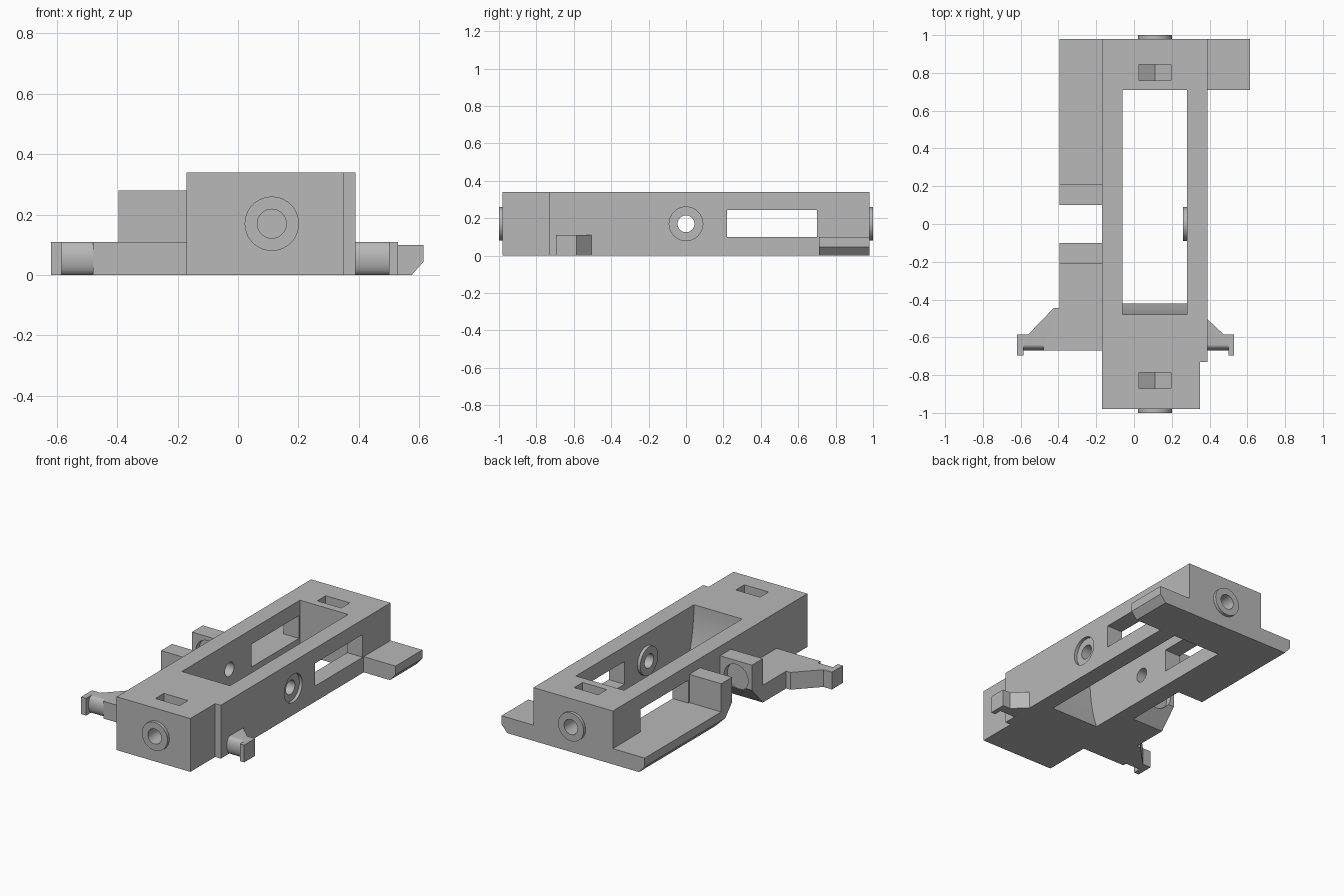
import bpy, bmesh, math

cube = bpy.data.objects.get("Cube")
if cube:
    bpy.data.objects.remove(cube, do_unlink=True)

grey = bpy.data.materials.new("plain grey")
grey.use_nodes = True
COLOUR = (0.48, 0.48, 0.48, 1)
grey.diffuse_color = COLOUR
grey.node_tree.nodes["Principled BSDF"].inputs["Base Color"].default_value = COLOUR


def prism(name, axis, lo, hi, pts):
    """Extrude a 2D outline along an axis; the outline uses the other two axes in order."""
    place = {"x": lambda a, b, t: (t, a, b),
             "y": lambda a, b, t: (a, t, b),
             "z": lambda a, b, t: (a, b, t)}[axis]
    bm = bmesh.new()
    low = [bm.verts.new(place(a, b, lo)) for a, b in pts]
    high = [bm.verts.new(place(a, b, hi)) for a, b in pts]
    bm.faces.new(low)
    bm.faces.new(high)
    for i in range(len(pts)):
        j = (i + 1) % len(pts)
        bm.faces.new((low[i], low[j], high[j], high[i]))
    bmesh.ops.recalc_face_normals(bm, faces=bm.faces)
    mesh = bpy.data.meshes.new(name)
    bm.to_mesh(mesh)
    bm.free()
    mesh.materials.append(grey)
    ob = bpy.data.objects.new(name, mesh)
    bpy.context.collection.objects.link(ob)
    return ob


def box(name, x, y, z):
    return prism(name, "z", *z, [(x[0], y[0]), (x[1], y[0]), (x[1], y[1]), (x[0], y[1])])


def disc(name, axis, lo, hi, centre, ra, rb=None, sides=40):
    rb = rb or ra
    turns = [math.tau * i / sides for i in range(sides)]
    return prism(name, axis, lo, hi, [(centre[0] + ra * math.cos(t),
                                       centre[1] + rb * math.sin(t)) for t in turns])


def combine(target, tool, operation="DIFFERENCE"):
    mod = target.modifiers.new("combine", "BOOLEAN")
    mod.operation = operation
    mod.solver = "EXACT"
    mod.object = tool
    bpy.context.view_layer.objects.active = target
    bpy.ops.object.modifier_apply(modifier=mod.name)
    bpy.data.objects.remove(tool, do_unlink=True)


H = 0.34            # frame height
MID = 0.17          # height of all screw holes
CX = 0.112          # lengthwise centre line of the screws

# Main frame, stepped in at the front corner
frame = prism("main_frame", "z", 0, H, [(-0.17, -0.98), (0.35, -0.98), (0.35, -0.73),
                                        (0.39, -0.73), (0.39, 0.98), (-0.17, 0.98)])

# Long central slot with a curved front wall
curve = [(-0.48 + 0.06 * (1 - i / 10) ** 2, H * i / 10) for i in range(11)]
combine(frame, prism("slot_cutter", "x", -0.06, 0.28,
                     [(0.71, H + 0.1), (0.71, -0.1), (-0.42, -0.1)] + curve + [(-0.48, H + 0.1)]))

# Side windows through both walls
combine(frame, box("window_cutter", (-0.5, 0.5), (0.22, 0.70), (0.10, 0.245)))

# Raised bosses at both ends and on the inside of one wall
for s in (-1, 1):
    ends = sorted((s * 0.96, s * 1.0))
    combine(frame, disc("end_boss", "y", *ends, (CX, MID), 0.09), "UNION")
combine(frame, disc("inner_boss", "x", 0.26, 0.30, (0, MID), 0.09), "UNION")

# Round recess and cross hole in the side walls
combine(frame, disc("recess_cutter", "x", 0.37, 0.45, (0, MID), 0.09))
combine(frame, disc("cross_hole_cutter", "x", -0.5, 0.5, (0, MID), 0.045))

# Screw holes and pointed nut slots at both ends
for s in (-1, 1):
    ends = sorted((s * 0.80, s * 1.1))
    combine(frame, disc("screw_cutter", "y", *ends, (CX, MID), 0.048))
    slot = sorted((s * 0.775, s * 0.86)) if s < 0 else (0.76, 0.845)
    if s < 0:
        slot = (-0.87, -0.785)
    combine(frame, prism("nut_cutter", "y", *slot,
                         [(CX - 0.085, H + 0.1), (CX - 0.085, 0.12), (CX, 0.07),
                          (CX + 0.085, 0.12), (CX + 0.085, H + 0.1)]))

# Rear tab with a bevelled lower edge
tab = prism("rear_tab", "y", 0.71, 0.98, [(0.39, 0), (0.575, 0), (0.615, 0.045),
                                          (0.615, 0.10), (0.39, 0.10)])

# Side ledges, each ending in an upright lug with a sloped underside
rear_ledge = prism("rear_ledge", "x", -0.395, -0.17,
                   [(0.98, 0), (0.21, 0), (0.10, 0.12), (0.10, 0.28),
                    (0.21, 0.28), (0.21, 0.10), (0.98, 0.10)])
front_ledge = prism("front_ledge", "x", -0.395, -0.17,
                    [(-0.67, 0), (-0.21, 0), (-0.10, 0.12), (-0.10, 0.28),
                     (-0.21, 0.28), (-0.21, 0.11), (-0.67, 0.11)])
combine(rear_ledge, prism("bevel_cutter", "y", 0, 1.1,
                          [(-0.45, -0.01), (-0.355, -0.01), (-0.355, 0),
                           (-0.395, 0.045), (-0.45, 0.045)]))

# Shallow round pockets facing each other in the lugs
for ledge, lo, hi in ((rear_ledge, 0.05, 0.135), (front_ledge, -0.135, -0.05)):
    combine(ledge, disc("pocket_cutter", "y", lo, hi, (-0.283, MID), 0.085))

# Hooked clip arms with rounded pins
left_arm = prism("outer_clip_arm", "z", 0, 0.11,
                 [(-0.395, -0.445), (-0.425, -0.445), (-0.56, -0.585), (-0.62, -0.585),
                  (-0.62, -0.695), (-0.585, -0.695), (-0.585, -0.64), (-0.48, -0.64),
                  (-0.48, -0.67), (-0.395, -0.67)])
right_arm = prism("short_clip_arm", "z", 0, 0.11,
                  [(0.39, -0.505), (0.475, -0.585), (0.53, -0.585), (0.53, -0.695),
                   (0.50, -0.695), (0.50, -0.64), (0.39, -0.64)])
for arm, lo, hi in ((left_arm, -0.59, -0.475), (right_arm, 0.39, 0.505)):
    combine(arm, disc("pin", "x", lo, hi, (-0.64, 0.055), 0.03, 0.055), "UNION")

# Smooth the round surfaces only
bpy.ops.object.select_all(action="DESELECT")
for ob in (frame, tab, rear_ledge, front_ledge, left_arm, right_arm):
    ob.select_set(True)
bpy.context.view_layer.objects.active = frame
bpy.ops.object.shade_smooth_by_angle(angle=math.radians(25))
